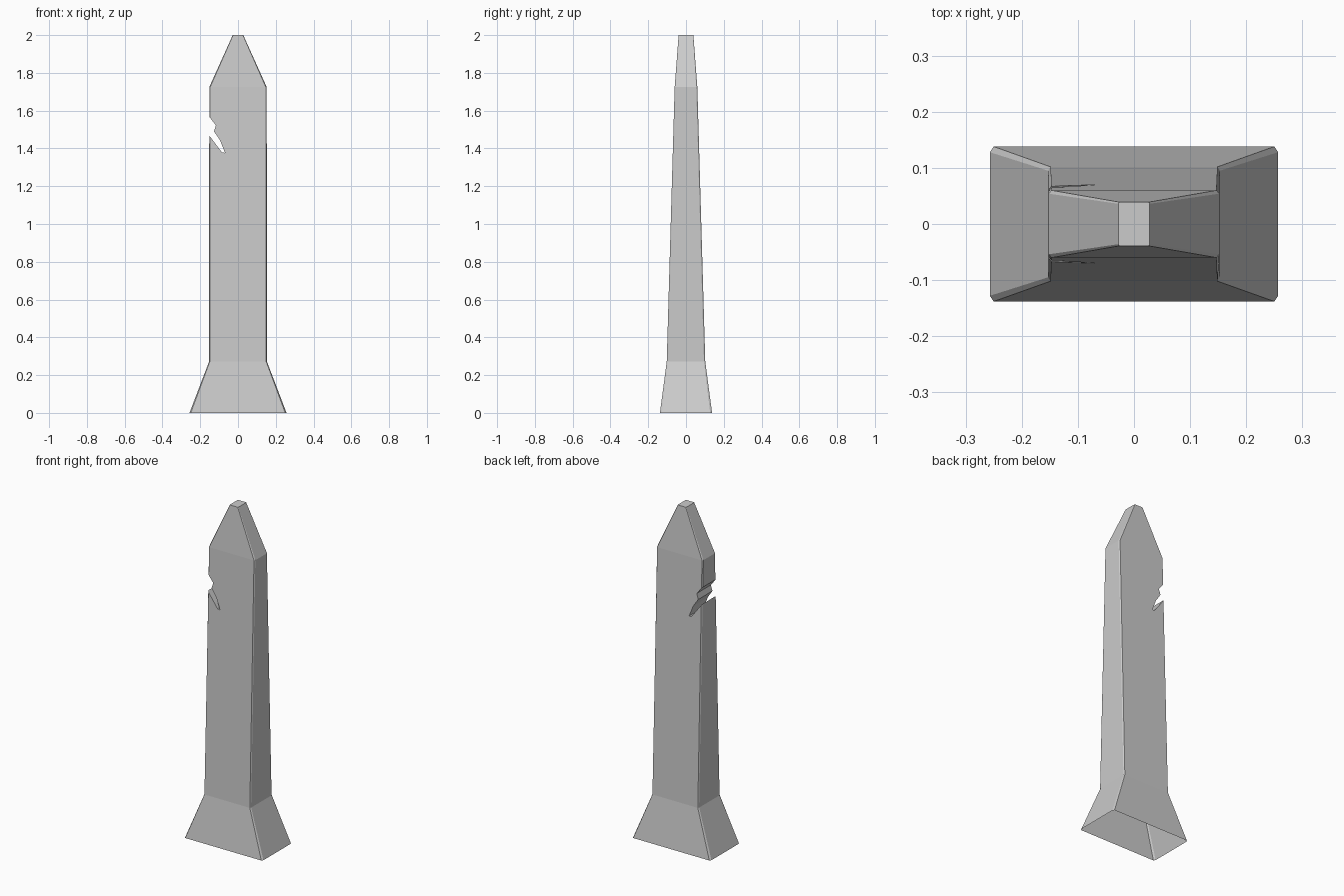
import bpy, bmesh

if "Cube" in bpy.data.objects:
    bpy.data.objects.remove(bpy.data.objects["Cube"])


def make_object(name, rings):
    """Loft a closed solid through equal-length rings of points."""
    bm = bmesh.new()
    loops = [[bm.verts.new(p) for p in ring] for ring in rings]
    n = len(loops[0])
    for a, b in zip(loops, loops[1:]):
        for i in range(n):
            j = (i + 1) % n
            bm.faces.new((a[i], a[j], b[j], b[i]))
    bm.faces.new(loops[0][::-1])
    bm.faces.new(loops[-1])
    bmesh.ops.recalc_face_normals(bm, faces=bm.faces)
    mesh = bpy.data.meshes.new(name)
    bm.to_mesh(mesh)
    bm.free()
    obj = bpy.data.objects.new(name, mesh)
    bpy.context.collection.objects.link(obj)
    return obj


def section(x, y, cx, cy, z):
    """Rectangle with chamfered corners."""
    return [(x, cy - y, z), (x, y - cy, z), (x - cx, y, z), (cx - x, y, z),
            (-x, y - cy, z), (-x, cy - y, z), (cx - x, -y, z), (x - cx, -y, z)]


# Obelisk: flared base, tapering shaft, pointed cap
obelisk = make_object("obelisk", [
    section(0.257, 0.138, 0.007, 0.010, 0.0),
    section(0.153, 0.102, 0.004, 0.007, 0.272),
    section(0.152, 0.060, 0.005, 0.006, 1.725),
    section(0.028, 0.039, 0.002, 0.003, 2.0),
])

# Jagged crack through the left edge
crack = [(-0.25, 1.67), (-0.152, 1.567), (-0.117, 1.523), (-0.127, 1.49),
         (-0.095, 1.443), (-0.069, 1.377), (-0.085, 1.379), (-0.152, 1.468),
         (-0.25, 1.60)]
cutter = make_object("crack_cutter", [[(x, y, z) for x, z in crack] for y in (-0.3, 0.3)])
cutter.hide_render = True

mod = obelisk.modifiers.new("crack", 'BOOLEAN')
mod.operation = 'DIFFERENCE'
mod.solver = 'EXACT'
mod.object = cutter
bpy.context.view_layer.objects.active = obelisk
bpy.ops.object.modifier_apply(modifier=mod.name)
bpy.data.objects.remove(cutter)

# Open underside
bm = bmesh.new()
bm.from_mesh(obelisk.data)
under = [f for f in bm.faces if all(v.co.z < 1e-4 for v in f.verts)]
bmesh.ops.delete(bm, geom=under, context='FACES_ONLY')
bm.to_mesh(obelisk.data)
bm.free()
